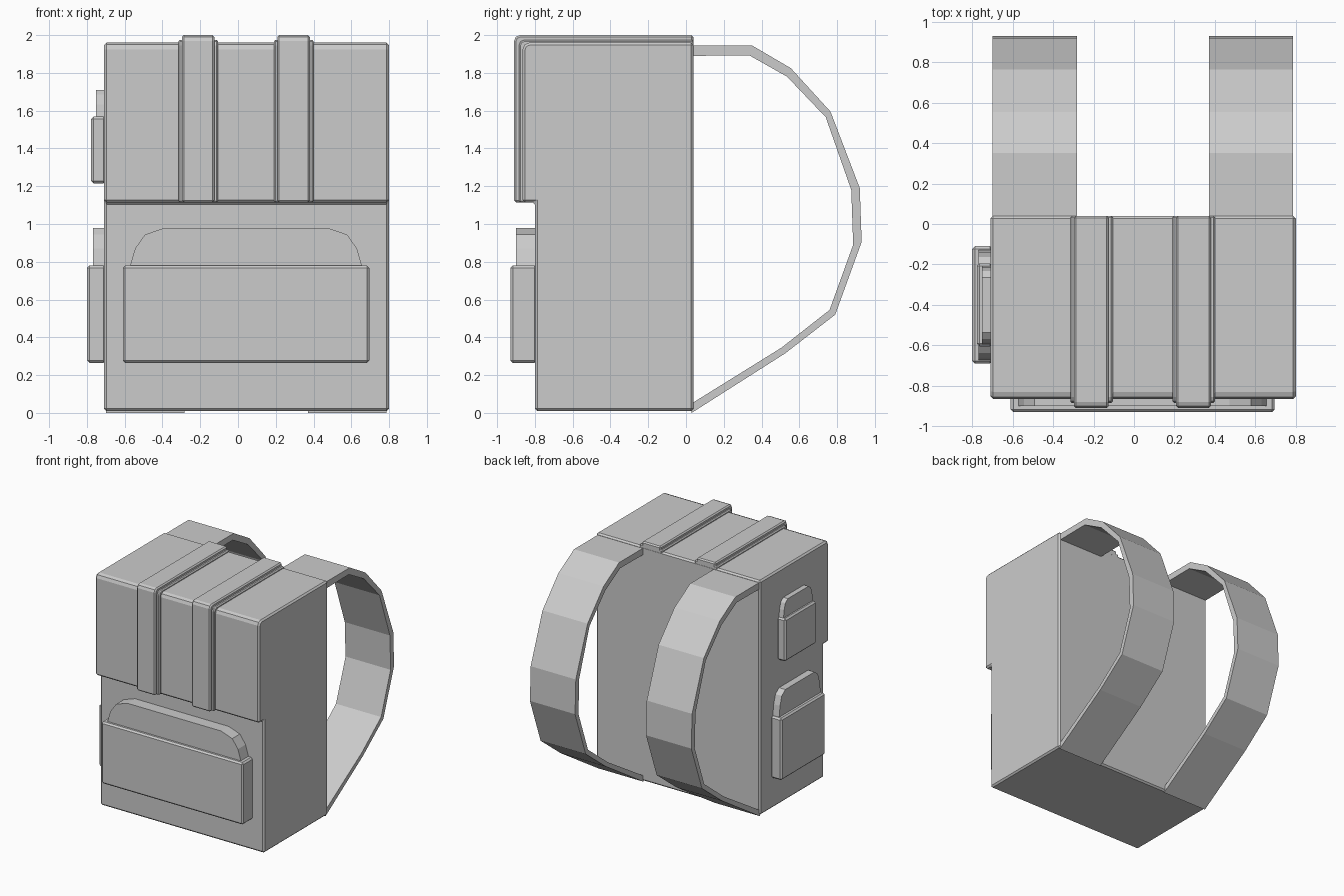
import bpy, bmesh
from mathutils import Vector

if "Cube" in bpy.data.objects:
    bpy.data.objects.remove(bpy.data.objects["Cube"])


def prism(name, pts, lo, hi, axis, bevel=0.0, segs=1):
    """Extrude a closed 2D profile along x (pts = y,z) or y (pts = x,z)."""
    bm = bmesh.new()
    place = (lambda p, d: Vector((d, p[0], p[1]))) if axis == 'x' else (lambda p, d: Vector((p[0], d, p[1])))
    face = bm.faces.new([bm.verts.new(place(p, lo)) for p in pts])
    ext = bmesh.ops.extrude_face_region(bm, geom=[face])
    verts = [g for g in ext['geom'] if isinstance(g, bmesh.types.BMVert)]
    shift = Vector((hi - lo, 0, 0)) if axis == 'x' else Vector((0, hi - lo, 0))
    bmesh.ops.translate(bm, verts=verts, vec=shift)
    bmesh.ops.recalc_face_normals(bm, faces=bm.faces)
    me = bpy.data.meshes.new(name)
    bm.to_mesh(me)
    bm.free()
    ob = bpy.data.objects.new(name, me)
    bpy.context.collection.objects.link(ob)
    if bevel:
        m = ob.modifiers.new("bevel", 'BEVEL')
        m.width = bevel
        m.segments = segs
        m.limit_method = 'ANGLE'
        m.angle_limit = 0.9
    return ob


def rect(a0, a1, z0, z1):
    return [(a0, z0), (a1, z0), (a1, z1), (a0, z1)]


def pocket(name, axis, a0, a1, z0, z1, ztop, wall, face, flap_face):
    """Box pocket with a round-cornered flap rising above it."""
    prism(name, rect(a0, a1, z0, z1), wall, face, axis, 0.013)
    w, h = a1 - a0, ztop - z1
    left = [(a0 + w * u, z1 + h * v) for u, v in
            ((0.03, -0.1), (0.03, 0.0), (0.05, 0.45), (0.09, 0.82), (0.17, 1.0))]
    right = [(a0 + a1 - a, z) for a, z in reversed(left)]
    prism(name + "_flap", left + right, wall, flap_face, axis)


# Main bag with the overhanging lid
prism("bag_body", [(0.04, 0.01), (-0.80, 0.01), (-0.80, 1.115), (-0.865, 1.115),
                   (-0.865, 1.925), (-0.855, 1.95), (-0.83, 1.96), (0.04, 1.96)],
      -0.71, 0.80, 'x', 0.013)


# Two stepped bands wrapping over the lid
def band_profile(front, top):
    c = 0.03
    return [(-0.84, 1.115), (front, 1.115), (front, top - c), (front + c * 0.3, top - c * 0.3),
            (front + c, top), (0.039, top), (0.039, 1.93), (-0.84, 1.93)]


for i, x0 in enumerate((-0.315, 0.19)):
    prism(f"lid_band_base_{i}", band_profile(-0.885, 1.975), x0, x0 + 0.21, 'x', 0.008)
    prism(f"lid_band_top_{i}", band_profile(-0.91, 2.0), x0 + 0.018, x0 + 0.19, 'x', 0.01)

# Pockets: one in front, two on the side
pocket("front_pocket", 'y', -0.61, 0.695, 0.265, 0.78, 0.98, -0.79, -0.93, -0.90)
pocket("side_pocket_lower", 'x', -0.69, -0.11, 0.265, 0.78, 0.98, -0.70, -0.80, -0.768)
pocket("side_pocket_upper", 'x', -0.605, -0.195, 1.215, 1.57, 1.71, -0.70, -0.777, -0.752)

# Shoulder straps: faceted loops behind the bag
outer = [(0.03, 1.945), (0.35, 1.945), (0.555, 1.825), (0.765, 1.595), (0.92, 1.19),
         (0.93, 0.905), (0.79, 0.52), (0.525, 0.315), (0.03, 0.0)]
inner = [(0.03, 1.89), (0.335, 1.893), (0.535, 1.78), (0.74, 1.565), (0.875, 1.18),
         (0.885, 0.89), (0.76, 0.545), (0.505, 0.345), (0.03, 0.05)]
for side, x0, x1 in (("left", -0.70, -0.283), ("right", 0.37, 0.785)):
    prism(f"shoulder_strap_{side}", outer + inner[::-1], x0, x1, 'x')
